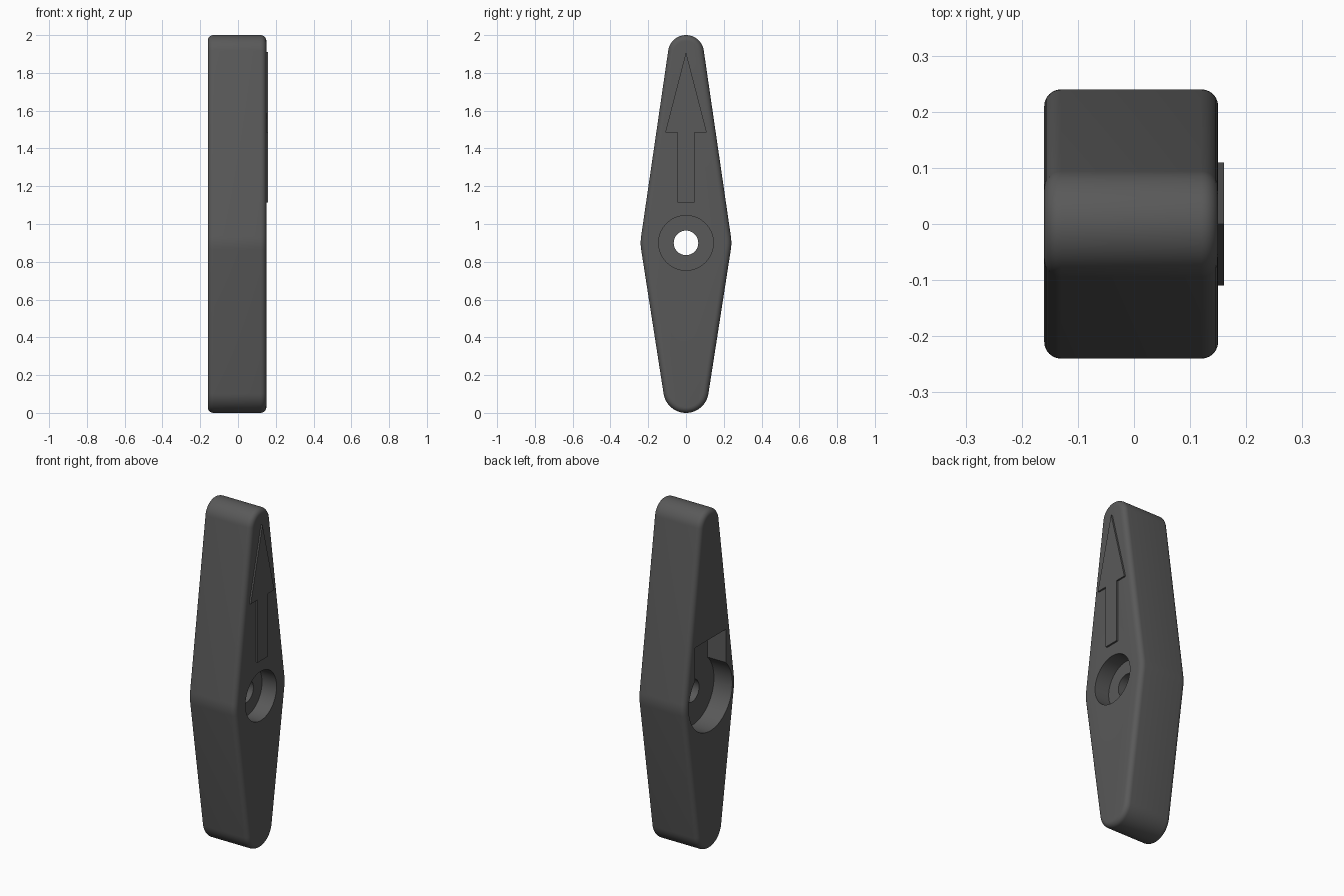
import bpy, bmesh, math

if "Cube" in bpy.data.objects:
    bpy.data.objects.remove(bpy.data.objects["Cube"])

grey = bpy.data.materials.new("dark grey")
grey.diffuse_color = (0.1, 0.1, 0.1, 1)
grey.use_nodes = True
grey.node_tree.nodes["Principled BSDF"].inputs["Base Color"].default_value = grey.diffuse_color


def loft(name, rings):
    """Skin a list of (x, [(y, z), ...]) rings and cap both ends."""
    bm = bmesh.new()
    loops = [[bm.verts.new((x, y, z)) for y, z in pts] for x, pts in rings]
    n = len(loops[0])
    for a, b in zip(loops, loops[1:]):
        for i in range(n):
            j = (i + 1) % n
            bm.faces.new((a[i], a[j], b[j], b[i]))
    bm.faces.new(loops[0])
    bm.faces.new(loops[-1])
    bmesh.ops.recalc_face_normals(bm, faces=bm.faces)
    mesh = bpy.data.meshes.new(name)
    bm.to_mesh(mesh)
    bm.free()
    mesh.materials.append(grey)
    obj = bpy.data.objects.new(name, mesh)
    bpy.context.collection.objects.link(obj)
    return obj


def prism(name, pts, x0, x1):
    return loft(name, [(x0, pts), (x1, pts)])


def arc(z, r, a0, a1, n):
    return [(r * math.cos(math.radians(a0 + (a1 - a0) * i / n)),
             z + r * math.sin(math.radians(a0 + (a1 - a0) * i / n))) for i in range(n + 1)]


PIVOT = 0.90
TOP, MID, LOW = (1.905, 0.095), (PIVOT, 0.24), (0.12, 0.12)


def outline(inset):
    """Pointer silhouette: tangent hull around three circles, shrunk by inset."""
    up = math.degrees(math.asin((MID[1] - TOP[1]) / (TOP[0] - MID[0])))
    down = -math.degrees(math.asin((MID[1] - LOW[1]) / (MID[0] - LOW[0])))
    half = (arc(TOP[0], TOP[1] - inset, 90, up, 12)
            + arc(MID[0], MID[1] - inset, up, down, 6)
            + arc(LOW[0], LOW[1] - inset, down, -90, 12))
    return half + [(-y, z) for y, z in half[-2:0:-1]]


# Handle body with rounded rims
BACK, FACE, FILLET, STEPS = -0.16, 0.15, 0.03, 6
rim = [(FILLET * (1 - math.sin(t)), FILLET * (1 - math.cos(t)))
       for t in (math.pi / 2 * i / STEPS for i in range(STEPS + 1))]
rings = [(BACK + d, outline(s)) for s, d in reversed(rim)][::-1]
rings += [(FACE - d, outline(s)) for s, d in reversed(rim)]
body = loft("handle_body", rings)

# Cutters: through hole, face counterbore, keyed pocket in the back
notch = math.degrees(math.acos(0.143 / 0.203))
pocket = arc(PIVOT, 0.203, 180 - notch, 360 + notch, 56) + [(0.143, 1.24), (-0.143, 1.24)]
cutters = [
    prism("bolt_hole_cutter", arc(PIVOT, 0.065, 0, 352.5, 47), -0.3, 0.3),
    prism("counterbore_cutter", arc(PIVOT, 0.145, 0, 354.375, 63), FACE - 0.095, 0.3),
    prism("back_pocket_cutter", pocket, -0.3, BACK + 0.12),
]
bpy.context.view_layer.objects.active = body
body.select_set(True)
for cutter in cutters:
    cutter.hide_render = True
    mod = body.modifiers.new("cut", 'BOOLEAN')
    mod.operation, mod.solver, mod.object = 'DIFFERENCE', 'EXACT', cutter
    bpy.ops.object.modifier_apply(modifier=mod.name)
    bpy.data.objects.remove(cutter)
bpy.ops.object.shade_smooth_by_angle(angle=math.radians(30))

# Raised arrow on the face
side = [(0.045, 1.115), (0.045, 1.485), (0.11, 1.485)]
prism("raised_arrow", side + [(0, 1.91)] + [(-y, z) for y, z in reversed(side)],
      FACE - 0.01, FACE + 0.01)
